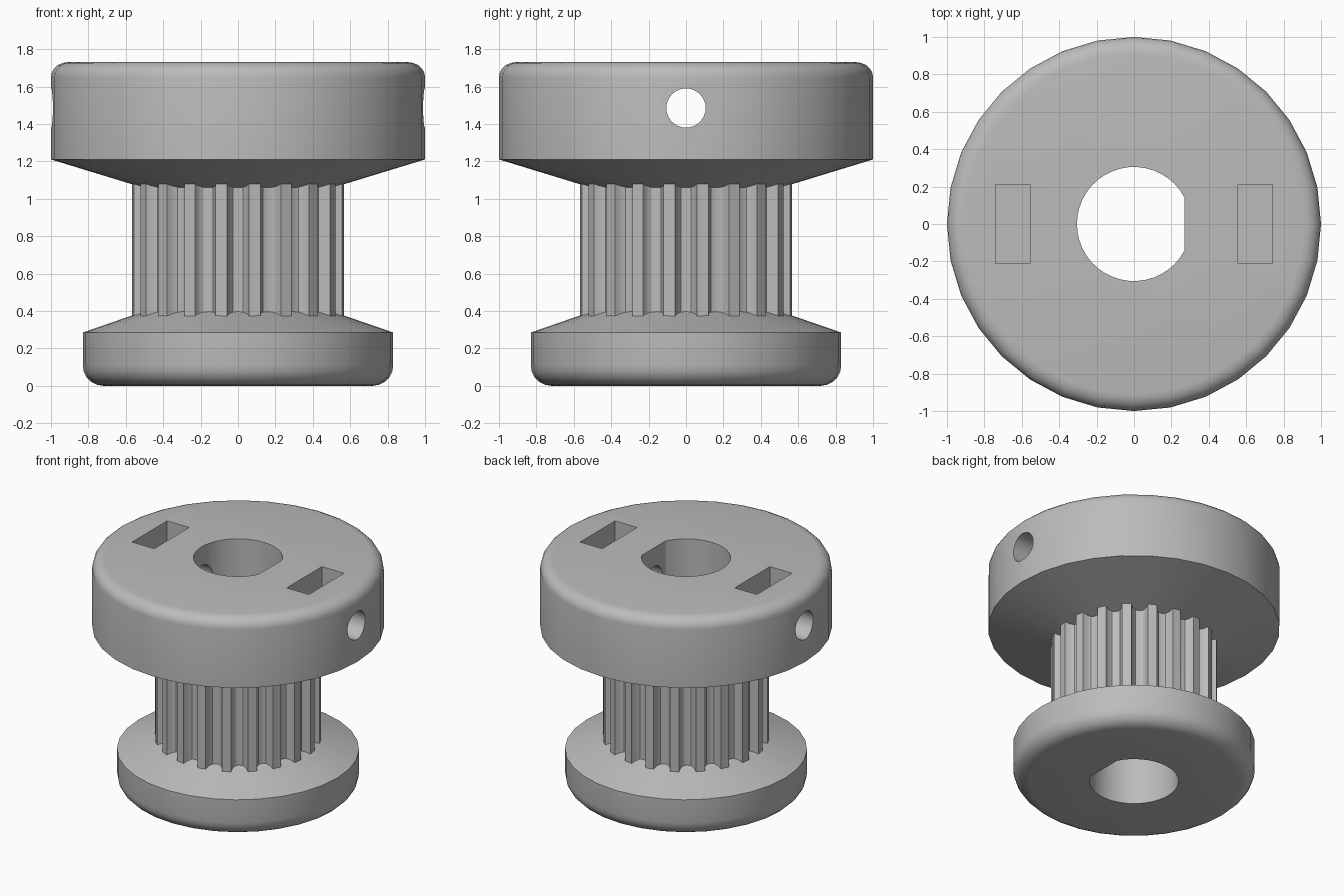
import bpy, bmesh
from math import sin, cos, pi, sqrt, asin

cube = bpy.data.objects.get("Cube")
if cube:
    bpy.data.objects.remove(cube, do_unlink=True)

grey = bpy.data.materials.new("plain grey")
grey.use_nodes = True
COLOR = (0.5, 0.5, 0.5, 1)
grey.diffuse_color = COLOR
grey.node_tree.nodes["Principled BSDF"].inputs["Base Color"].default_value = COLOR


def finish(name, bm):
    bmesh.ops.recalc_face_normals(bm, faces=bm.faces)
    mesh = bpy.data.meshes.new(name)
    bm.to_mesh(mesh)
    bm.free()
    mesh.materials.append(grey)
    obj = bpy.data.objects.new(name, mesh)
    bpy.context.collection.objects.link(obj)
    return obj


def lathe(name, profile, segments=32):
    """Solid of revolution with flat end caps from (radius, z) points."""
    bm = bmesh.new()
    rings = [[bm.verts.new((r * cos(2 * pi * i / segments), r * sin(2 * pi * i / segments), z))
              for i in range(segments)] for r, z in profile]
    for a, b in zip(rings, rings[1:]):
        for i in range(segments):
            j = (i + 1) % segments
            bm.faces.new((a[i], a[j], b[j], b[i]))
    bm.faces.new(rings[0])
    bm.faces.new(rings[-1])
    return finish(name, bm)


def prism(name, outline, z0, z1):
    bm = bmesh.new()
    low = [bm.verts.new((x, y, z0)) for x, y in outline]
    high = [bm.verts.new((x, y, z1)) for x, y in outline]
    for i in range(len(low)):
        j = (i + 1) % len(low)
        bm.faces.new((low[i], low[j], high[j], high[i]))
    bm.faces.new(low)
    bm.faces.new(high)
    return finish(name, bm)


def combine(target, tool, operation):
    mod = target.modifiers.new(tool.name, 'BOOLEAN')
    mod.operation, mod.solver, mod.object = operation, 'EXACT', tool
    tool.hide_render = True


def fillet(r, z, size_r, size_z, steps=5):
    """Quarter round from the side wall to an end face."""
    return [(r - size_r * (1 - cos(pi / 2 * i / steps)), z + size_z * sin(pi / 2 * i / steps))
            for i in range(steps + 1)]


# Toothed barrel with rounded grooves between narrow teeth
TEETH, R = 20, 0.57
groove = [(-0.058, 0), (-0.05, 0.035), (-0.03, 0.058), (0, 0.065),
          (0.03, 0.058), (0.05, 0.035), (0.058, 0)]
outline = []
for k in range(TEETH):
    for offset, depth in groove:
        a = 2 * pi * k / TEETH + asin(offset / R)
        outline.append(((R - depth) * cos(a), (R - depth) * sin(a)))
pulley = prism("toothed_pulley", outline, 0.2, 1.3)

# Flanges: rounded outer rim, conical inner face
upper = lathe("upper_flange", [(0.45, 1.042), (1, 1.21)] + fillet(1, 1.65, 0.09, 0.08))
lower = lathe("lower_flange", [(0.45, 0.416), (0.83, 0.285)] + fillet(0.83, 0.11, 0.11, -0.11))

# D-shaped shaft bore
BORE, FLAT = 0.305, 0.27
edge = asin(sqrt(BORE ** 2 - FLAT ** 2) / BORE)
steps = 36
arc = [edge + (2 * pi - 2 * edge) * i / steps for i in range(steps + 1)]
bore = prism("bore_cutter", [(BORE * cos(a), BORE * sin(a)) for a in arc], -0.2, 2)

# Cross hole for the set screws
hole = lathe("screw_hole_cutter", [(0.105, -1.3), (0.105, 1.3)])
hole.rotation_euler.y = pi / 2
hole.location.z = 1.485

# Nut pockets
pockets = []
for side in (-1, 1):
    x0, x1 = side * 0.555, side * 0.74
    pockets.append(prism("nut_pocket_cutter", [(x0, -0.21), (x1, -0.21), (x1, 0.21), (x0, 0.21)],
                         1.27, 1.9))

for part in (upper, lower):
    combine(pulley, part, 'UNION')
for cutter in [bore, hole] + pockets:
    combine(pulley, cutter, 'DIFFERENCE')

# Bake the solid and drop the helpers
bpy.context.view_layer.update()
solid = bpy.data.meshes.new_from_object(
    pulley.evaluated_get(bpy.context.evaluated_depsgraph_get()))
pulley.modifiers.clear()
pulley.data = solid
for helper in [upper, lower, bore, hole] + pockets:
    bpy.data.objects.remove(helper, do_unlink=True)

bpy.ops.object.select_all(action='DESELECT')
pulley.select_set(True)
bpy.context.view_layer.objects.active = pulley
bpy.ops.object.shade_smooth_by_angle(angle=pi / 6)
